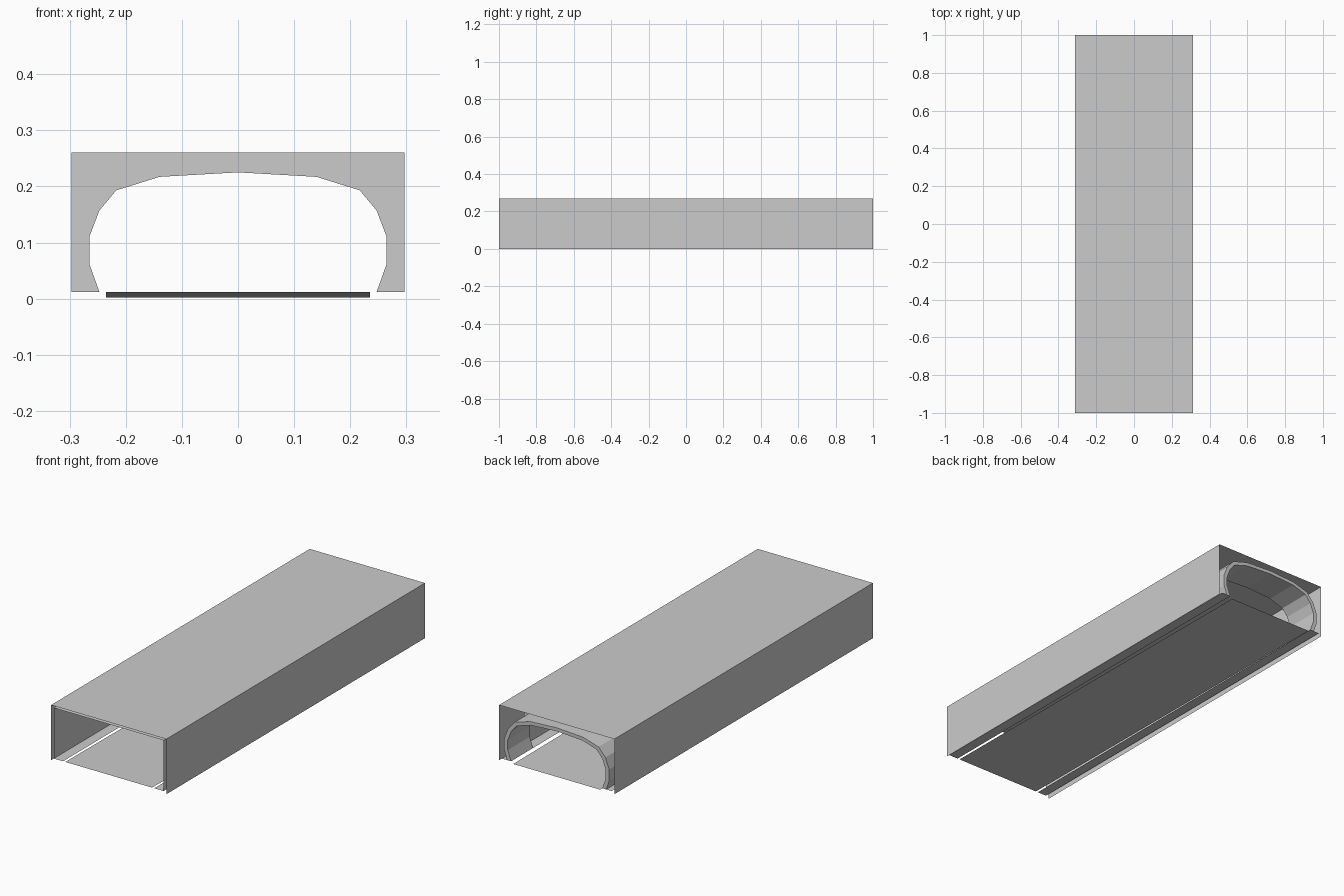
import bpy
from mathutils import Vector

if "Cube" in bpy.data.objects:
    bpy.data.objects.remove(bpy.data.objects["Cube"])

FRONT, BACK, PLATE_Y = -1.0, 1.0, 0.83


def make(name, verts, faces):
    mesh = bpy.data.meshes.new(name)
    mesh.from_pydata(verts, [], faces)
    mesh.update()
    obj = bpy.data.objects.new(name, mesh)
    bpy.context.collection.objects.link(obj)
    return obj


def sheet(name, profile, y0, y1):
    """Extrude an open x-z profile along y as a thin sheet."""
    n = len(profile)
    verts = [(x, y, z) for y in (y0, y1) for x, z in profile]
    return make(name, verts, [(i, i + 1, n + i + 1, n + i) for i in range(n - 1)])


# Outer sleeve and inner lining
sheet("outer_sleeve", [(-.312, 0), (-.312, .27), (.312, .27), (.312, 0)], FRONT, BACK)
sheet("inner_lining", [(-.297, .012), (-.297, .26), (.297, .26), (.297, .012)], FRONT, PLATE_Y)

# Side floor strips
for side, s in (("left", -1), ("right", 1)):
    sheet(side + "_floor_strip", [(s * .297, .012), (s * .247, .012)], FRONT, BACK)

# Centre floor, dropping slightly towards the back
make("centre_floor",
     [(-.235, FRONT, .012), (.235, FRONT, .012), (.235, BACK, .002), (-.235, BACK, .002)],
     [(0, 1, 2, 3)])

# Arch profiles, mirrored from one half
half_in = [(.247, .012), (.265, .062), (.265, .11), (.247, .157), (.217, .193), (.14, .217)]
half_out = [(.268, .012), (.284, .058), (.284, .114), (.264, .167), (.227, .209), (.143, .234)]


def arch(half, top):
    return half + [(0, top)] + [(-x, z) for x, z in reversed(half)]


inner, outer = arch(half_in, .225), arch(half_out, .242)
n = len(inner)

# Arched collar at the back end
verts = [(x, y, z) for y in (PLATE_Y, BACK) for prof in (inner, outer) for x, z in prof]
faces = []
for i in range(n - 1):
    a, b, c, d = i, n + i, 2 * n + i, 3 * n + i
    faces += [(a, a + 1, b + 1, b), (c, d, d + 1, c + 1),
              (a, c, c + 1, a + 1), (b, b + 1, d + 1, d)]
for i in (0, n - 1):
    faces.append((i, n + i, 3 * n + i, 2 * n + i))
make("arch_collar", verts, faces)

# Plate closing the space between collar and sleeve, split at the centre
for side, s in (("left", -1), ("right", 1)):
    pts = half_out + [(0, .242), (0, .26), (.297, .26), (.297, .012)]
    make(side + "_plate", [(s * x, PLATE_Y, z) for x, z in pts], [range(len(pts))])
